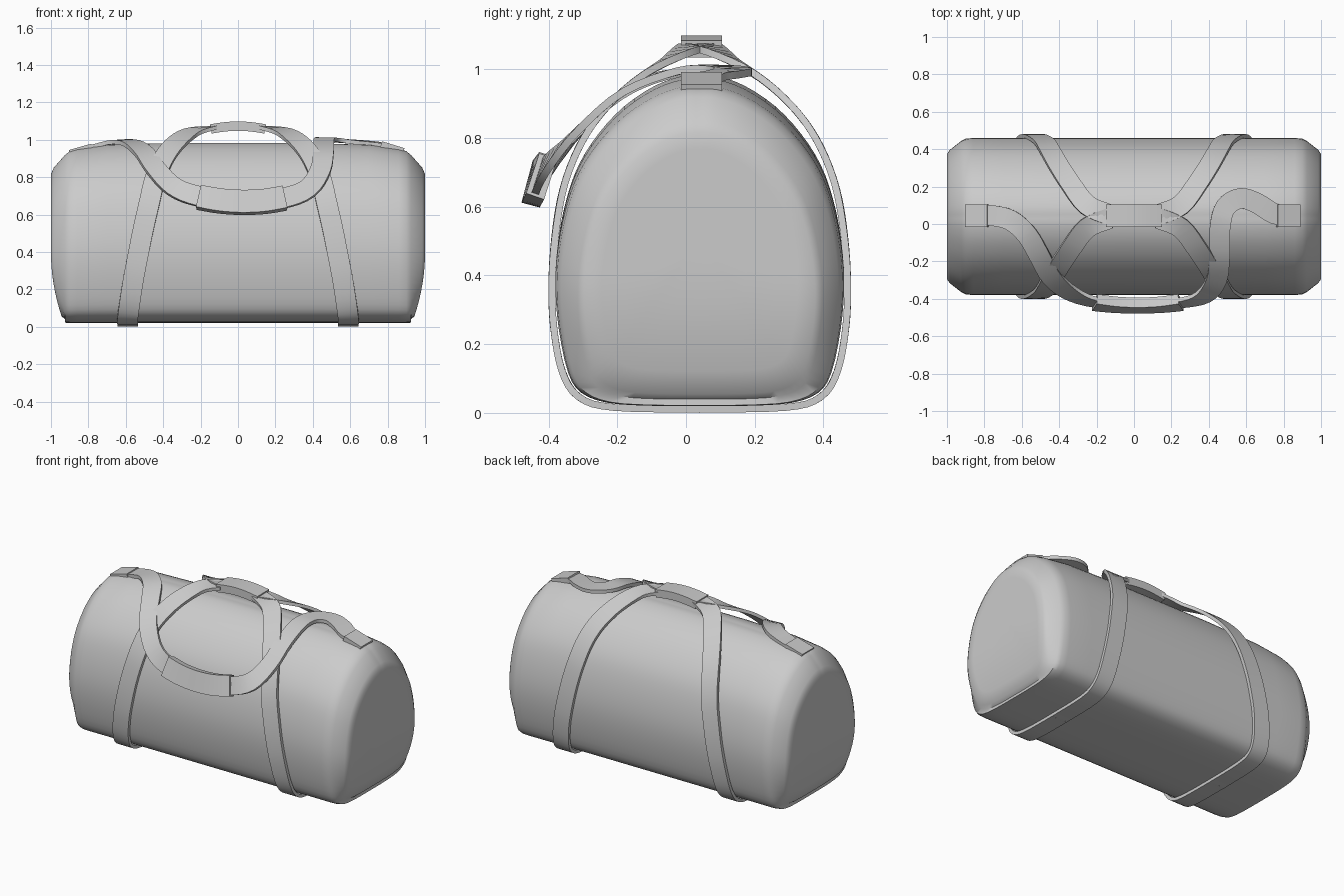
import bpy, bmesh, math
from mathutils import Vector

if "Cube" in bpy.data.objects:
    bpy.data.objects.remove(bpy.data.objects["Cube"])

CY = 0.04  # the bag's own centre line


def finish(bm, name, angle=35):
    bmesh.ops.recalc_face_normals(bm, faces=bm.faces)
    me = bpy.data.meshes.new(name)
    bm.to_mesh(me)
    bm.free()
    ob = bpy.data.objects.new(name, me)
    bpy.context.collection.objects.link(ob)
    bpy.ops.object.select_all(action='DESELECT')
    ob.select_set(True)
    bpy.context.view_layer.objects.active = ob
    bpy.ops.object.shade_smooth_by_angle(angle=math.radians(angle))
    return ob


def smooth(pts, n):
    """Catmull-Rom through points of any dimension."""
    out = []
    for i in range(len(pts) - 1):
        p0, p1, p2, p3 = pts[max(i - 1, 0)], pts[i], pts[i + 1], pts[min(i + 2, len(pts) - 1)]
        for k in range(n):
            t = k / n
            out.append(tuple(0.5 * (2 * b + (c - a) * t + (2 * a - 5 * b + 4 * c - d) * t * t
                                    + (3 * b - a - 3 * c + d) * t ** 3)
                             for a, b, c, d in zip(p0, p1, p2, p3)))
    return out + [tuple(pts[-1])]


def bridge(bm, a, b):
    for i in range(len(a)):
        j = (i + 1) % len(a)
        bm.faces.new((a[i], a[j], b[j], b[i]))


def band(name, pts, width, thick, n=4):
    """Sweep a flat rectangle; each point is x, y, z, normal angle (deg from +y towards +z)."""
    path = smooth(pts, n)
    bm = bmesh.new()
    rings = []
    for i, p in enumerate(path):
        pos = Vector(p[:3])
        tan = (Vector(path[min(i + 1, len(path) - 1)][:3]) - Vector(path[max(i - 1, 0)][:3])).normalized()
        a = math.radians(p[3])
        nor = Vector((0, math.cos(a), math.sin(a)))
        nor = (nor - tan * nor.dot(tan)).normalized()
        side = tan.cross(nor)
        rings.append([bm.verts.new(pos + side * u * width / 2 + nor * v * thick / 2)
                      for u, v in ((-1, -1), (1, -1), (1, 1), (-1, 1))])
    for r0, r1 in zip(rings, rings[1:]):
        bridge(bm, r0, r1)
    bm.faces.new(rings[0])
    bm.faces.new(rings[-1])
    return finish(bm, name)


# Bag body: half profile (half width, height), lofted along x with rounded ends
half = [(0, .02), (.15, .021), (.27, .03), (.345, .06), (.383, .12), (.41, .25), (.42, .38),
        (.412, .5), (.388, .62), (.352, .72), (.295, .81), (.22, .89), (.13, .95), (.05, .978), (0, .98)]
half = smooth(half, 3)
profile = half + [(-y, z) for y, z in half[-2:0:-1]]


def section(bm, x, sy, zb, zt, inner=1.0):
    sgn = 1 if x > 0 else -1
    ring = []
    for y, z in profile:
        z = zb + (z - .02) / .96 * (zt - zb)
        y, z = y * sy * inner, .5 + (z - .5) * inner
        ax = abs(x)
        if ax > .95:  # end panels curl under at the bottom
            ax -= .03 * (max(0, .4 - z) / .25) ** 2
        ring.append(bm.verts.new((sgn * ax, y + CY, z)))
    return ring


ends = [(.35, 1, .02, .982), (.7, 1, .02, .972), (.86, 1, .02, .95), (.9, .99, .02, .938),
        (.925, .96, .022, .918), (.985, .85, .04, .85), (1.0, .80, .055, .815)]
bm = bmesh.new()
rings = []
for sgn in (-1, 1):
    rows = [section(bm, sgn * e[0], *e[1:]) for e in ends]
    rows += [section(bm, sgn, *ends[-1][1:], inner=k) for k in (.85, .65, .4, .15)]
    rings = rows[::-1] if sgn < 0 else rings + rows
for r0, r1 in zip(rings, rings[1:]):
    bridge(bm, r0, r1)
bm.faces.new(rings[0])
bm.faces.new(rings[-1])
finish(bm, "bag_body", 50)

# Carry straps: wrap under the bag and rise to the top grip
quarter = [(.59, .01, .011, -90), (.59, .25, .016, -85), (.59, .35, .045, -55), (.58, .40, .12, -20),
           (.56, .425, .25, -5), (.535, .43, .38, 2), (.507, .42, .52, 10), (.475, .395, .66, 18),
           (.445, .345, .785, 30), (.405, .275, .885, 42), (.34, .175, .975, 55),
           (.25, .06, 1.04, 75), (.13, .01, 1.065, 90)]
for s, tag in ((-1, "left"), (1, "right")):
    back = [(s * x, CY + y, z, a) for x, y, z, a in quarter]
    front = [(s * x, CY - y, z, -180 - a) for x, y, z, a in quarter]
    band("carry_strap_" + tag, front[::-1] + back, .11, .02)
band("carry_grip", [(-.145, .045, 1.058, 90), (-.07, .045, 1.069, 90), (0, .045, 1.073, 90),
                    (.07, .045, 1.069, 90), (.145, .045, 1.058, 90)], .12, .05)

# Shoulder strap: drapes over the front between two end tabs
band("shoulder_strap", [
    (-.84, .045, .945, 90), (-.76, .045, .967, 90), (-.66, .02, .988, 92), (-.57, -.06, .982, 98),
    (-.50, -.18, .93, 115), (-.44, -.285, .845, 132), (-.34, -.37, .745, 150), (-.20, -.42, .695, 162),
    (.02, -.435, .665, 165), (.23, -.425, .685, 163), (.37, -.39, .735, 153), (.44, -.30, .835, 135),
    (.457, -.18, .935, 118), (.46, -.02, .995, 98), (.49, .09, 1.0, 92), (.57, .137, .993, 90),
    (.66, .11, .985, 90), (.75, .055, .975, 90), (.84, .045, .957, 90)], .11, .022)
band("shoulder_grip", [(-.21, -.42, .692, 162), (-.1, -.432, .673, 164), (.02, -.436, .665, 165),
                       (.14, -.432, .67, 164), (.25, -.42, .688, 162)], .125, .055)
band("end_tab_left", [(-.90, .045, .928, 90), (-.78, .045, .962, 90)], .12, .035)
band("end_tab_right", [(.765, .045, .975, 90), (.885, .045, .938, 90)], .12, .035)
